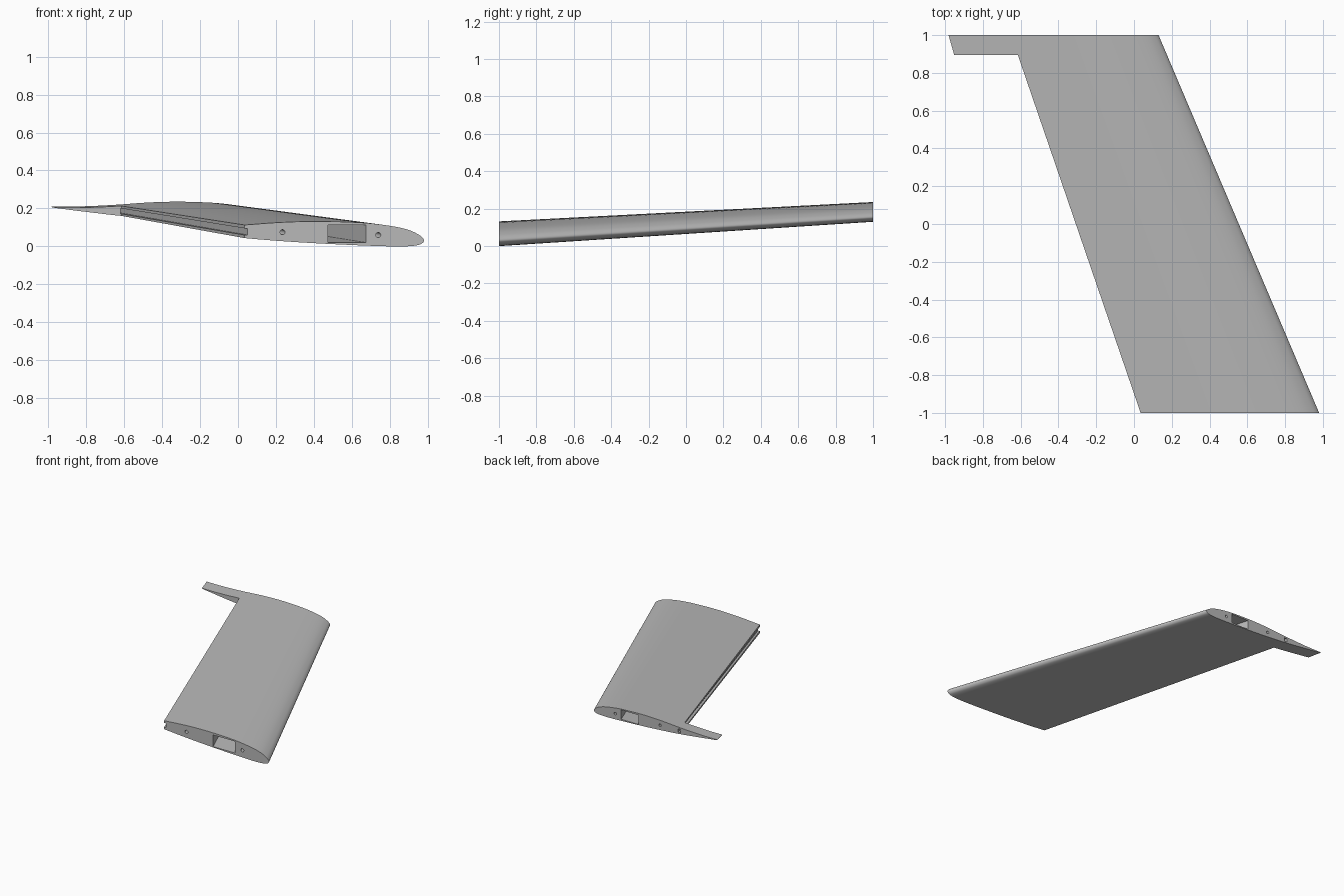
import bpy, bmesh
from math import cos, sin, tau
from mathutils import Vector

cube = bpy.data.objects.get("Cube")
if cube:
    bpy.data.objects.remove(cube, do_unlink=True)

grey = bpy.data.materials.new("wing grey")
grey.use_nodes = True
colour = (0.48, 0.48, 0.48, 1)
grey.diffuse_color = colour
grey.node_tree.nodes["Principled BSDF"].inputs["Base Color"].default_value = colour

CHORD = 1.39


def place(t, z, y):
    """Chord fraction and root height to a point on the swept, tapered wing."""
    k = (y + 1) / 2
    s = 1 - 0.2 * k
    return Vector((0.98 - 0.85 * k - t * CHORD * s, y, 0.13 * k + z * s))


def prism(name, near, far):
    """Closed solid between two rings of points."""
    bm = bmesh.new()
    a = [bm.verts.new(p) for p in near]
    b = [bm.verts.new(p) for p in far]
    n = len(a)
    for i in range(n):
        j = (i + 1) % n
        bm.faces.new((a[i], a[j], b[j], b[i]))
    bm.faces.new(a[::-1])
    bm.faces.new(b)
    bmesh.ops.recalc_face_normals(bm, faces=bm.faces)
    mesh = bpy.data.meshes.new(name)
    bm.to_mesh(mesh)
    bm.free()
    mesh.materials.append(grey)
    ob = bpy.data.objects.new(name, mesh)
    bpy.context.collection.objects.link(ob)
    return ob


def loft(name, ring, ring_far=None, end=1.0):
    return prism(name, [place(t, z, -end) for t, z in ring],
                 [place(t, z, end) for t, z in ring_far or ring])


def smooth_path(points, steps=4):
    """Catmull-Rom curve through the points."""
    p = [Vector(q) for q in points]
    p = [p[0] * 2 - p[1]] + p + [p[-1] * 2 - p[-2]]
    out = []
    for a, b, c, d in zip(p, p[1:], p[2:], p[3:]):
        for i in range(steps):
            u = i / steps
            out.append((b * 2 + (c - a) * u + (a * 2 - b * 5 + c * 4 - d) * u ** 2
                        + (b * 3 - a - c * 3 + d) * u ** 3) / 2)
    return out + [p[-2]]


def box(t0, t1, z0, z1):
    return [(t0, z0), (t1, z0), (t1, z1), (t0, z1)]


# Aerofoil, from the trailing edge over the top to the nose and back below
section = smooth_path([
    (1, .1), (.9, .1), (.8, .104), (.68, .113), (.55, .126), (.42, .132),
    (.3, .129), (.2, .121), (.11, .104), (.055, .085), (.02, .062),
    (.005, .045), (0, .031), (.004, .02), (.015, .01), (.04, .003),
    (.08, 0), (.15, .001), (.3, .009), (.5, .024), (.69, .045),
    (.85, .07), (1, .096)])
wing = loft("wing_panel", section)

cutters = []

# Cut-out for the missing control surface, leaving the tab
slope = (-0.615 - 0.035) / 1.895
outline = [(0.035 - 0.2 * slope, -1.2), (-0.615, 0.895), (-2, 0.895), (-2, -1.2)]
cutters.append(prism("control_surface_cutter",
                     [(x, y, -1) for x, y in outline],
                     [(x, y, 1) for x, y in outline]))

# Spar tunnel
cutters.append(loft("spar_tunnel_cutter", box(.22, .363, .02, .114), end=1.1))

# Hinge groove along the rear face, passing through the tab
cutters.append(loft("hinge_groove_cutter", box(.668, .70, .06, .095),
                    box(.684, .704, .06, .095), end=1.1))

# Round rod holes
for t, z in ((.173, .06), (.536, .075)):
    ring = [(t + .0095 * cos(tau * i / 20), z + .0132 * sin(tau * i / 20))
            for i in range(20)]
    cutters.append(loft("rod_hole_cutter", ring, end=1.1))

for cutter in cutters:
    cutter.hide_render = True
    mod = wing.modifiers.new(cutter.name, 'BOOLEAN')
    mod.operation = 'DIFFERENCE'
    mod.solver = 'EXACT'
    mod.object = cutter

# Bake the cuts and drop the helpers
bpy.context.view_layer.update()
graph = bpy.context.evaluated_depsgraph_get()
cut_mesh = bpy.data.meshes.new_from_object(wing.evaluated_get(graph))
wing.modifiers.clear()
wing.data = cut_mesh
for cutter in cutters:
    bpy.data.objects.remove(cutter, do_unlink=True)

bpy.ops.object.select_all(action='DESELECT')
wing.select_set(True)
bpy.context.view_layer.objects.active = wing
bpy.ops.object.shade_smooth_by_angle(angle=0.52)
